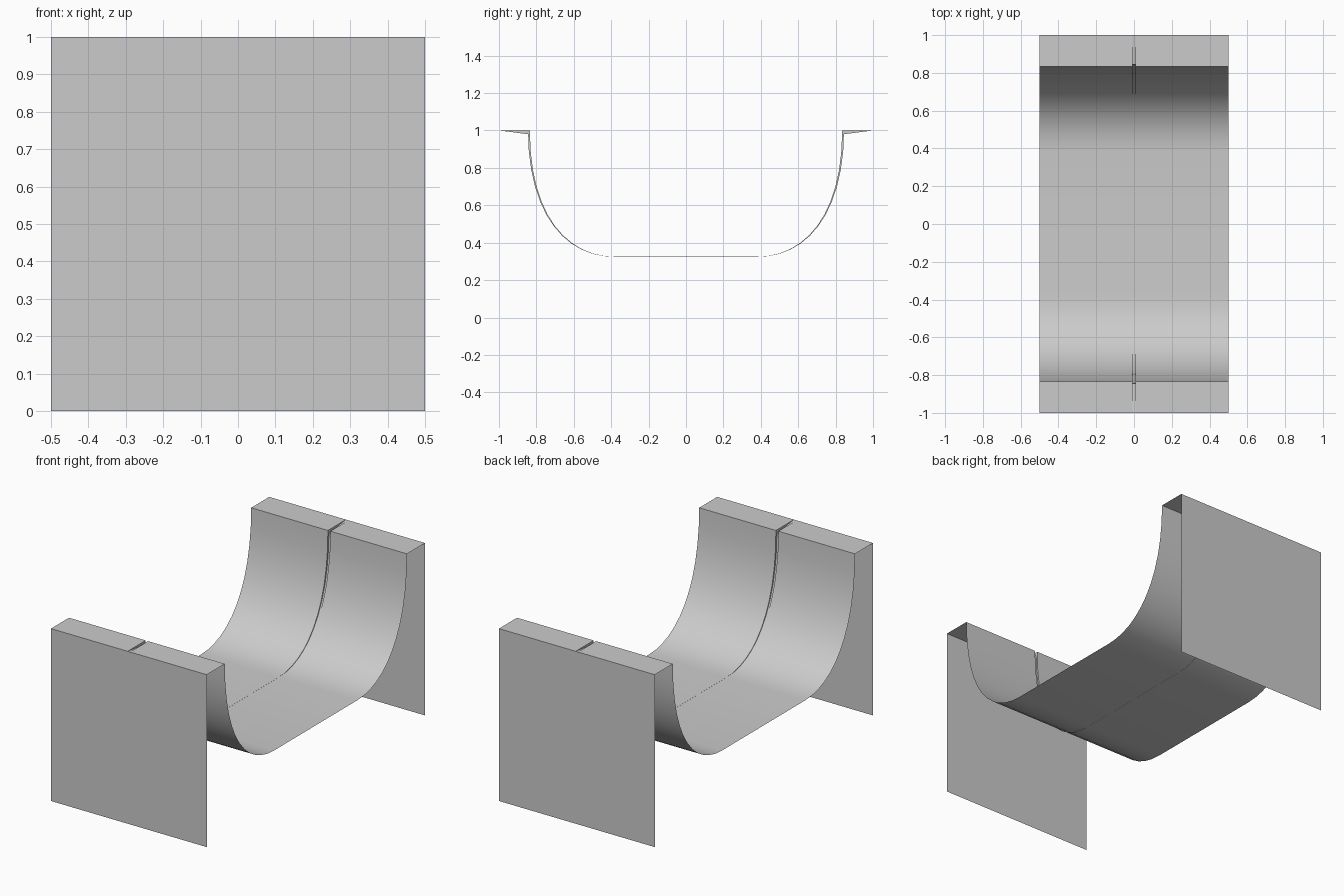
import bpy
from mathutils import Vector
from mathutils.geometry import interpolate_bezier

if "Cube" in bpy.data.objects:
    bpy.data.objects.remove(bpy.data.objects["Cube"])

STEPS = 12


def add_mesh(name, rows, smooth=False):
    """Skin a grid of points (rows of equal length) into a sheet."""
    n = len(rows[0])
    verts = [p for row in rows for p in row]
    faces = [(r * n + c, r * n + c + 1, (r + 1) * n + c + 1, (r + 1) * n + c)
             for r in range(len(rows) - 1) for c in range(n - 1)]
    mesh = bpy.data.meshes.new(name)
    mesh.from_pydata(verts, [], faces)
    obj = bpy.data.objects.new(name, mesh)
    bpy.context.collection.objects.link(obj)
    if smooth:
        bpy.ops.object.select_all(action='DESELECT')
        obj.select_set(True)
        bpy.context.view_layer.objects.active = obj
        bpy.ops.object.shade_smooth_by_angle(angle=0.5)
    return obj


# Half profile (y, z): deck edge, lip, then curve down to the flat floor
curve = interpolate_bezier(Vector((0.835, 1, 0)), Vector((0.835, 0.54, 0)),
                           Vector((0.63, 0.325, 0)), Vector((0.38, 0.325, 0)), STEPS + 1)
surface = [(1.0, 1.0)] + [(p.x, p.y) for p in curve]

# Matching groove bottom: deepens across the deck, fades out down the curve
groove = [(1.0, 1.0), (0.844, 0.98)]
width = [0.008, 0.008]
for i in range(1, STEPS + 1):
    t = (curve[min(i + 1, STEPS)] - curve[i - 1]).normalized()
    depth = 0.01 * (1 - i / STEPS) + 0.0005
    groove.append((curve[i].x - t.y * depth, curve[i].y + t.x * depth))
    width.append(0.008 - 0.005 * i / STEPS)


def full(half):
    """Mirror a half profile across y = 0."""
    return half + [(-y, z) for y, z in reversed(half)]


top, low, w = full(surface), full(groove), width + width[::-1]

# Trough surface, one half either side of the seam
for name, s in (("ramp_left", -1), ("ramp_right", 1)):
    rows = [[(s * a, y, z) for a in ((h, 0.5) if s > 0 else (0.5, h))]
            for (y, z), h in zip(top, w)]
    add_mesh(name, rows, True)

# Recessed seam groove down the middle
add_mesh("seam_groove", [[(-h, a, b), (-h, c, d), (h, c, d), (h, a, b)]
                         for (a, b), (c, d), h in zip(top, low, w)], True)

# Upright end panels
for name, y in (("front_panel", -1), ("back_panel", 1)):
    add_mesh(name, [[(y * 0.5, y, 0), (y * 0.5, y, 1)],
                    [(-y * 0.5, y, 0), (-y * 0.5, y, 1)]])
